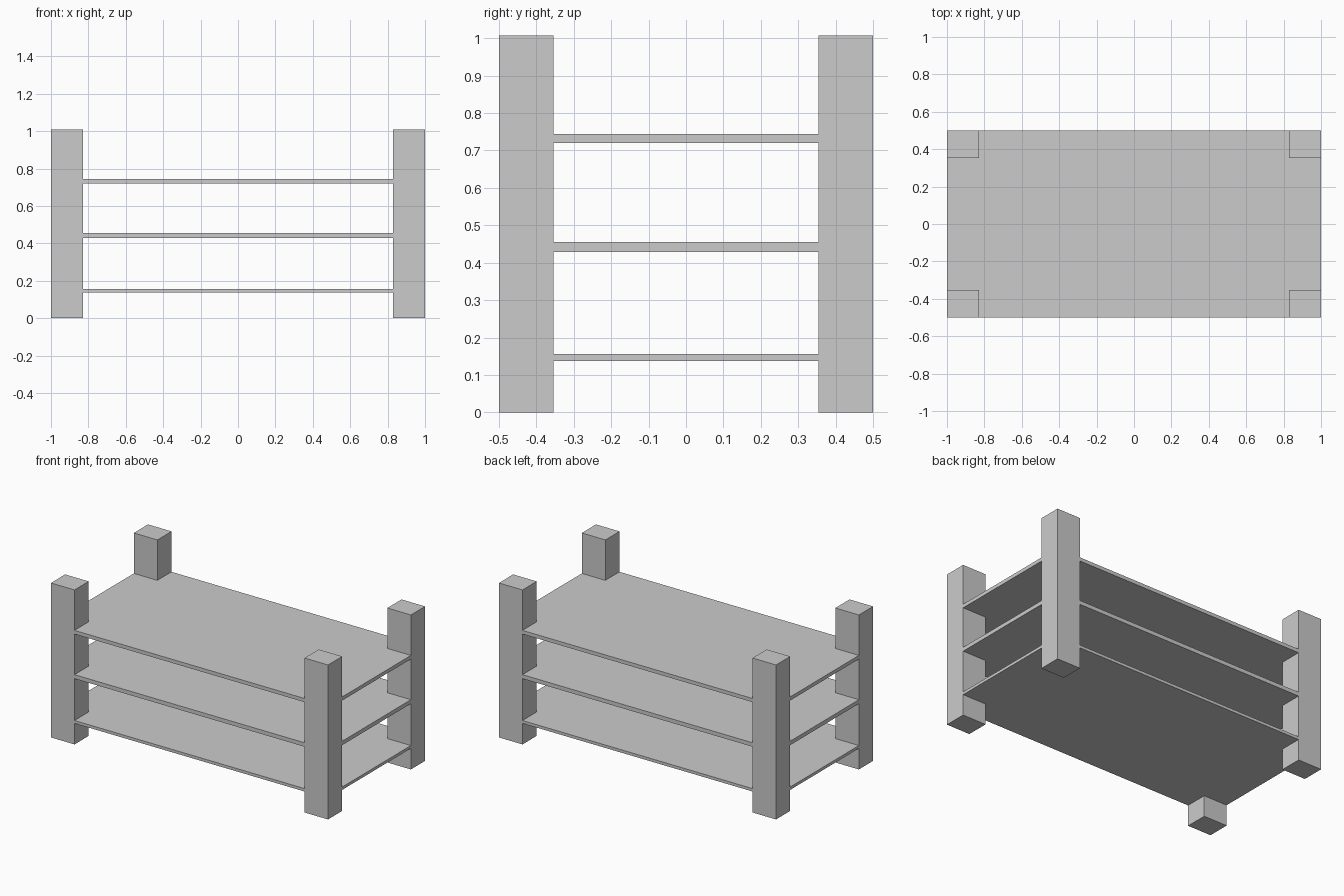
import bpy, bmesh

if "Cube" in bpy.data.objects:
    bpy.data.objects.remove(bpy.data.objects["Cube"])

HX, HY, H = 1.0, 0.5, 1.008      # half width, half depth, height
IX, IY = 0.83, 0.354             # inner faces of the posts


def prism(name, outline, z0, z1):
    """Extrude a flat outline from z0 up to z1."""
    bm = bmesh.new()
    face = bm.faces.new([bm.verts.new((x, y, z0)) for x, y in outline])
    top = bmesh.ops.extrude_face_region(bm, geom=[face])["geom"]
    for v in top:
        if isinstance(v, bmesh.types.BMVert):
            v.co.z = z1
    bmesh.ops.recalc_face_normals(bm, faces=bm.faces)
    mesh = bpy.data.meshes.new(name)
    bm.to_mesh(mesh)
    bm.free()
    obj = bpy.data.objects.new(name, mesh)
    bpy.context.collection.objects.link(obj)
    return obj


# Four square corner posts
for side, sx in (("left", -1), ("right", 1)):
    for end, sy in (("front", -1), ("back", 1)):
        prism(f"{end}_{side}_post",
              [(sx * IX, sy * IY), (sx * HX, sy * IY),
               (sx * HX, sy * HY), (sx * IX, sy * HY)], 0, H)

# Three thin shelves, notched at the corners to fit around the posts
notched = [(-IX, -HY), (IX, -HY), (IX, -IY), (HX, -IY), (HX, IY), (IX, IY),
           (IX, HY), (-IX, HY), (-IX, IY), (-HX, IY), (-HX, -IY), (-IX, -IY)]
for name, z0, z1 in (("bottom_shelf", 0.137, 0.156),
                     ("middle_shelf", 0.429, 0.455),
                     ("top_shelf", 0.72, 0.744)):
    prism(name, notched, z0, z1)
